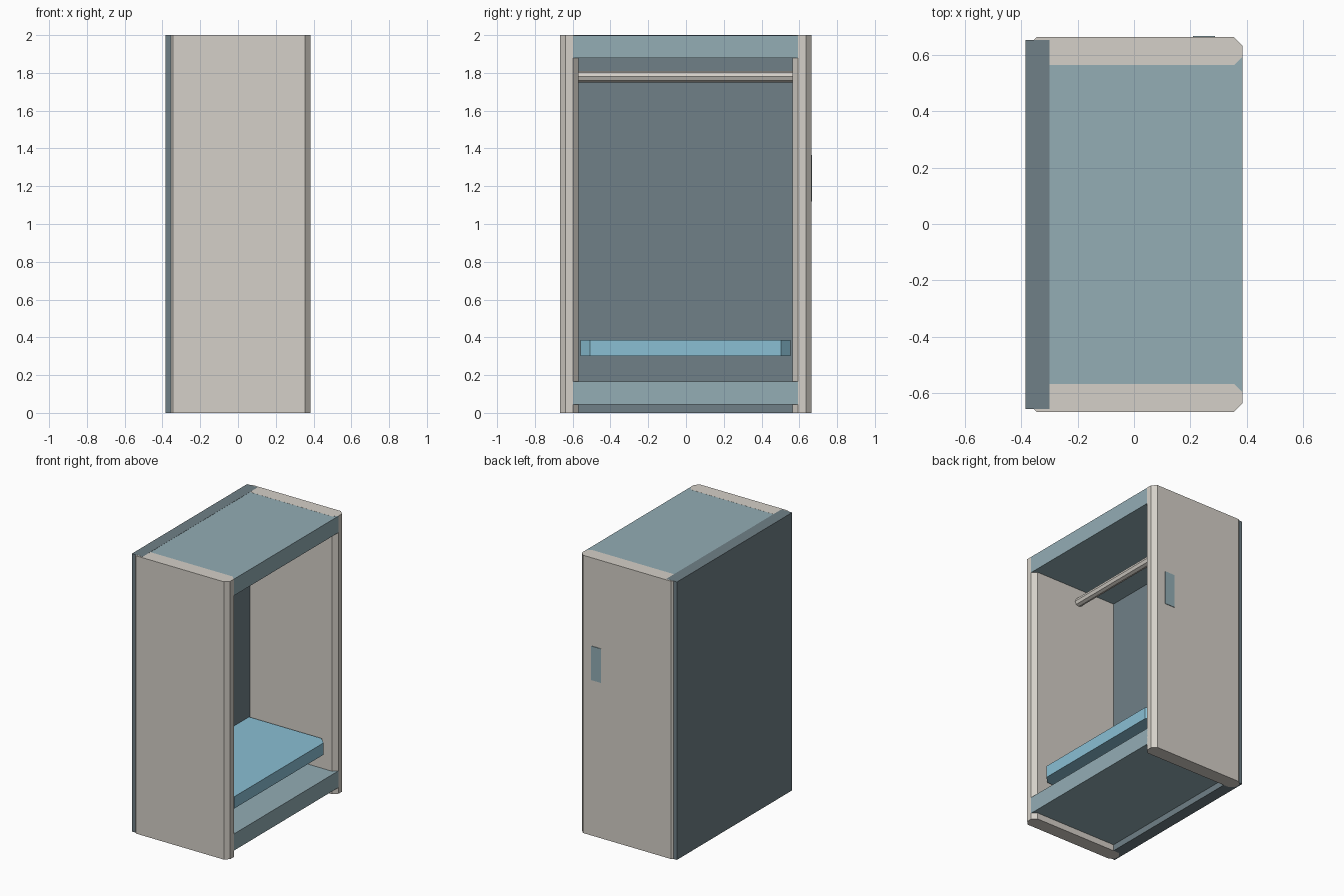
import bpy
import bmesh

cube = bpy.data.objects.get("Cube")
if cube:
    bpy.data.objects.remove(cube, do_unlink=True)


def make_material(name, rgb):
    mat = bpy.data.materials.new(name)
    mat.use_nodes = True
    mat.diffuse_color = (*rgb, 1)
    mat.node_tree.nodes["Principled BSDF"].inputs["Base Color"].default_value = (*rgb, 1)
    return mat


cream = make_material("cream", (0.665, 0.631, 0.578))
slate = make_material("slate", (0.162, 0.216, 0.242))
teal = make_material("dusty teal", (0.292, 0.418, 0.462))
blue = make_material("light blue", (0.254, 0.521, 0.658))


def prism(name, outline, z0, z1, mat):
    """Extrude a plan outline (x, y) from z0 up to z1."""
    bm = bmesh.new()
    base = bm.faces.new([bm.verts.new((x, y, z0)) for x, y in outline])
    top = bmesh.ops.extrude_face_region(bm, geom=[base])["geom"]
    bmesh.ops.translate(bm, vec=(0, 0, z1 - z0),
                        verts=[v for v in top if isinstance(v, bmesh.types.BMVert)])
    bmesh.ops.recalc_face_normals(bm, faces=bm.faces)
    mesh = bpy.data.meshes.new(name)
    bm.to_mesh(mesh)
    bm.free()
    mesh.materials.append(mat)
    obj = bpy.data.objects.new(name, mesh)
    bpy.context.collection.objects.link(obj)
    return obj


def rect(x0, x1, y0, y1):
    return [(x0, y0), (x1, y0), (x1, y1), (x0, y1)]


def chamfered(x0, x1, y0, y1, c):
    return [(x0 + c, y0), (x1 - c, y0), (x1, y0 + c), (x1, y1 - c),
            (x1 - c, y1), (x0 + c, y1), (x0, y1 - c), (x0, y0 + c)]


MID = -0.002     # cabinet centre line, offset by the plate on one side
FRONT = 0.385    # open side

# Side walls with chamfered upright edges
for name, s in (("right_wall", -1), ("left_wall", 1)):
    y0, y1 = sorted((MID + s * 0.566, MID + s * 0.666))
    prism(name, chamfered(-0.375, FRONT, y0, y1, 0.03), 0, 1.9995, cream)

# Back panel
prism("back_panel", rect(-FRONT, -0.3, MID - 0.655, MID + 0.655), 0, 2, slate)

# Top and bottom boards, let into the walls
for name, z0, z1 in (("top_board", 1.88, 1.999), ("bottom_board", 0.045, 0.165)):
    prism(name, rect(-0.34, FRONT, MID - 0.597, MID + 0.597), z0, z1, teal)

# Shelf with clipped front corners
prism("shelf", chamfered(-0.36, 0.328, MID - 0.556, MID + 0.556, 0.05), 0.3, 0.385, blue)

# Eight-sided hanging rail
bpy.ops.mesh.primitive_cylinder_add(vertices=8, radius=0.03, depth=1.15,
                                    location=(0, MID, 1.78),
                                    rotation=(1.5708, 0, 0))
rail = bpy.context.object
rail.name = "hanging_rail"
rail.data.materials.append(cream)

# Small plate on the outside of the left wall
prism("wall_plate", rect(0.21, 0.288, 0.66, 0.668), 1.12, 1.365, teal)
